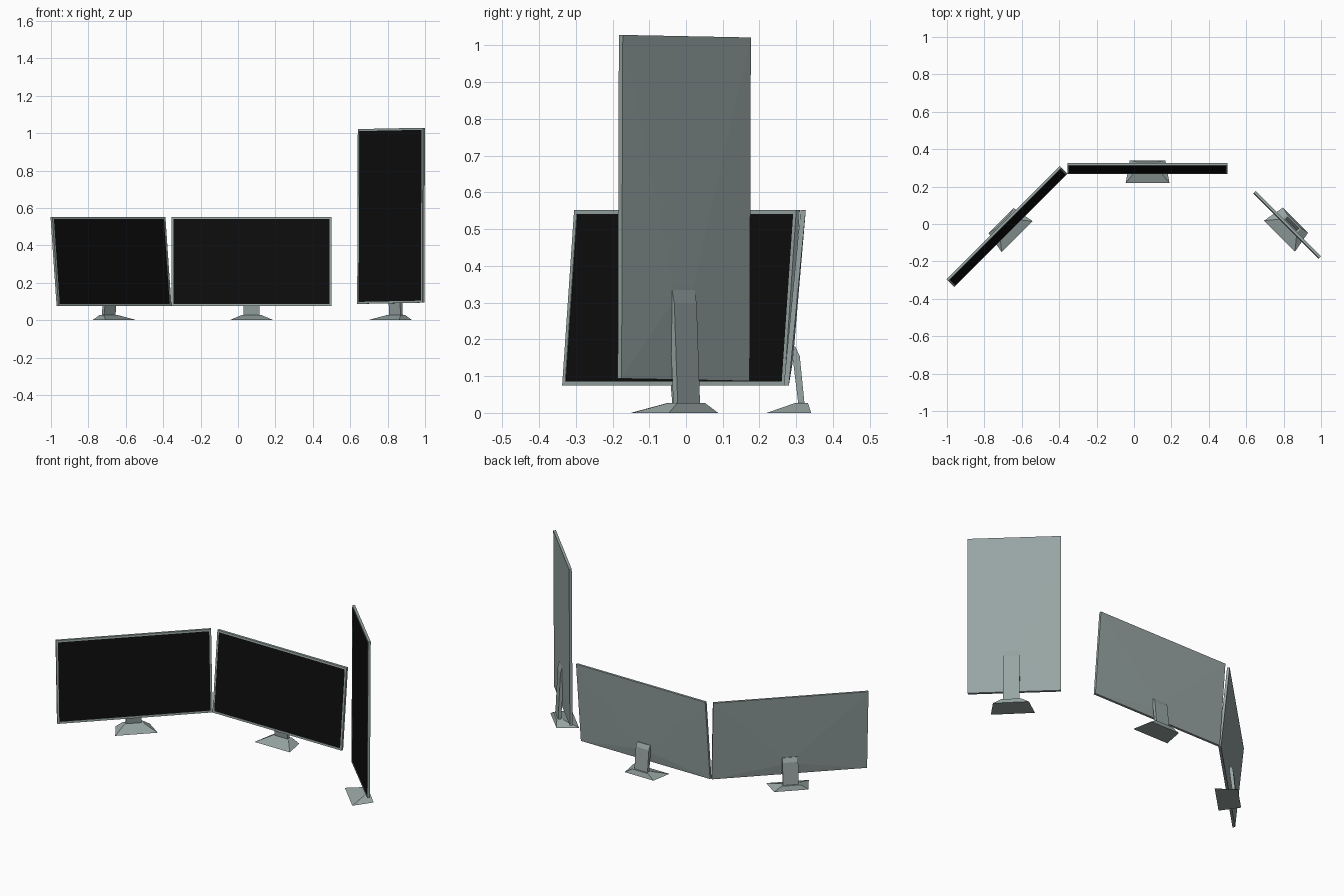
import bpy, bmesh, math
from mathutils import Matrix, Vector

cube = bpy.data.objects.get("Cube")
if cube:
    bpy.data.objects.remove(cube, do_unlink=True)


def make_material(name, color):
    mat = bpy.data.materials.new(name)
    mat.use_nodes = True
    mat.diffuse_color = color
    mat.node_tree.nodes["Principled BSDF"].inputs["Base Color"].default_value = color
    return mat


CASING = make_material("grey_green_casing", (0.31, 0.375, 0.367, 1))
SCREEN = make_material("black_screen", (0.004, 0.004, 0.004, 1))


def loft(name, rings, matrix, first_cap_material=0):
    """Join equal rings of points into a closed solid, capped at both ends."""
    bm = bmesh.new()
    loops = [[bm.verts.new(p) for p in ring] for ring in rings]
    n = len(loops[0])
    for a, b in zip(loops, loops[1:]):
        for i in range(n):
            j = (i + 1) % n
            bm.faces.new((a[i], a[j], b[j], b[i]))
    bm.faces.new(loops[0][::-1]).material_index = first_cap_material
    bm.faces.new(loops[-1])
    bmesh.ops.recalc_face_normals(bm, faces=bm.faces)
    mesh = bpy.data.meshes.new(name)
    bm.to_mesh(mesh)
    bm.free()
    mesh.materials.append(CASING)
    mesh.materials.append(SCREEN)
    obj = bpy.data.objects.new(name, mesh)
    obj.matrix_world = matrix
    bpy.context.collection.objects.link(obj)
    return obj


def upright(x0, x1, z0, z1, y):
    return [(x0, y, z0), (x1, y, z0), (x1, y, z1), (x0, y, z1)]


def trapezoid(front, back, y0, y1, z):
    return [(-front, y0, z), (front, y0, z), (back, y1, z), (-back, y1, z)]


def monitor(side, x, y, turn, w, h, z, front, back, lean, roll=0,
            stand_x=0, stand_y=0, column_scale=1, mount=0.09):
    place = Matrix.Translation((x, y, 0)) @ Matrix.Rotation(math.radians(turn), 4, "Z")

    # Panel: recessed screen, bezel, casing edge, shallow tapered back
    tilt = Matrix.Identity(4)
    tilt[1][2], tilt[2][0], tilt[2][3] = lean, roll, z
    r, b = w / 2, 0.011
    rings = [upright(-r + b, r - b, b, h - b, front + 0.002),
             upright(-r + b, r - b, b, h - b, front),
             upright(-r, r, 0, h, front),
             upright(-r, r, 0, h, back),
             upright(stand_x - 0.04, stand_x + 0.04, mount - 0.03, mount + 0.02, back + 0.004)]
    panel = loft(side + "_panel", rings, place, 1)
    panel.data.transform(tilt)

    # Stand base: a low sloping foot
    foot = place @ Matrix.Translation((stand_x, stand_y, 0))
    loft(side + "_stand_base",
         [trapezoid(0.117, 0.095, -0.078, 0.043, 0),
          trapezoid(0.053, 0.053, 0.0, 0.034, 0.027)], foot)

    # Stand column: bent side profile swept across its width
    profile = [(0.008, 0.025), (0.025, 0.025), (0.012, 0.155),
               (0, 0.18), (-0.008, 0.18), (-0.006, 0.14)]
    sides = [[(s * 0.043, py, 0.025 + (pz - 0.025) * column_scale) for py, pz in profile]
             for s in (-1, 1)]
    loft(side + "_stand_column", sides, foot)


# Two tilted landscape monitors and one tall portrait monitor
landscape = dict(w=0.855, h=0.477, z=0.075, front=-0.0315, back=-0.0175, lean=0.0964)
monitor("centre", 0.0725, 0.2975, 0, **landscape)
monitor("right", -0.68, -0.0125, 45, **landscape)
monitor("left", 0.817, -0.006, -45, w=0.493, h=0.935, z=0.09, front=-0.008, back=0.007,
        lean=0.005, roll=0.014, stand_x=0.014, stand_y=0.0085, column_scale=2.1, mount=0.24)
